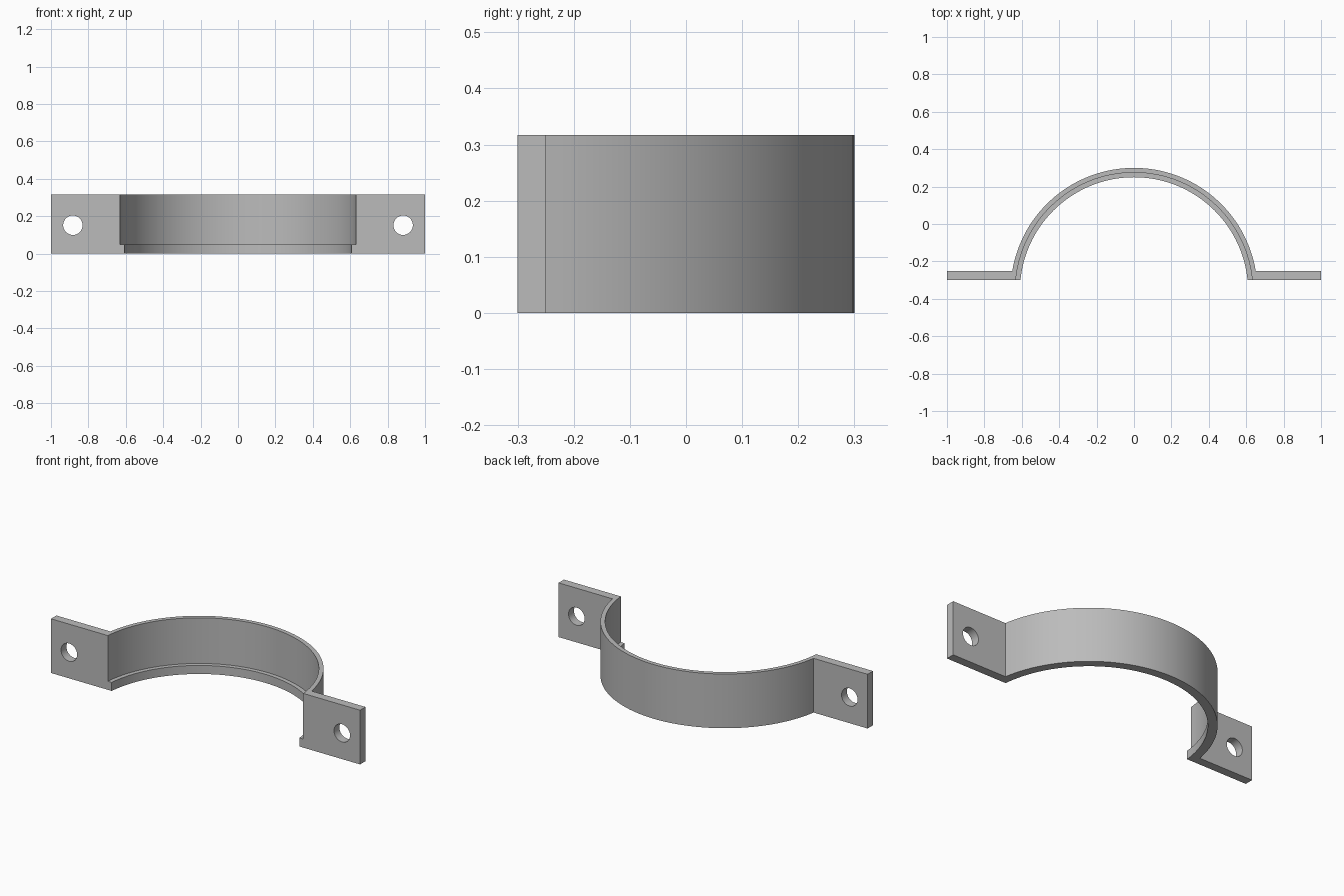
import bpy, bmesh, math

cube = bpy.data.objects.get("Cube")
if cube:
    bpy.data.objects.remove(cube, do_unlink=True)

HEIGHT, LEDGE_Z = 0.317, 0.05
FRONT, FLANGE_BACK = -0.30, -0.25
CENTRE_Y = -0.36
OUTER_R, RECESS_R, LEDGE_R = 0.66, 0.635, 0.61
SEGMENTS = 64

steel = bpy.data.materials.new("grey steel")
steel.use_nodes = True
grey = (0.5, 0.5, 0.5, 1)
steel.diffuse_color = grey
steel.node_tree.nodes["Principled BSDF"].inputs["Base Color"].default_value = grey


def arc(radius, end_y):
    """Points over the arch from right to left, ending at height end_y."""
    start = math.asin((end_y - CENTRE_Y) / radius)
    sweep = math.pi - 2 * start
    angles = [start + sweep * i / SEGMENTS for i in range(SEGMENTS + 1)]
    return [(radius * math.cos(a), CENTRE_Y + radius * math.sin(a)) for a in angles]


def extrude(name, outline, z0, z1):
    bm = bmesh.new()
    face = bm.faces.new([bm.verts.new((x, y, z0)) for x, y in outline])
    grown = bmesh.ops.extrude_face_region(bm, geom=[face])["geom"]
    top = [g for g in grown if isinstance(g, bmesh.types.BMVert)]
    bmesh.ops.translate(bm, verts=top, vec=(0, 0, z1 - z0))
    bmesh.ops.recalc_face_normals(bm, faces=bm.faces)
    mesh = bpy.data.meshes.new(name)
    bm.to_mesh(mesh)
    bm.free()
    obj = bpy.data.objects.new(name, mesh)
    bpy.context.collection.objects.link(obj)
    mesh.materials.append(steel)
    return obj


def cut(target, cutter):
    bpy.context.view_layer.objects.active = target
    mod = target.modifiers.new("cut", "BOOLEAN")
    mod.operation, mod.solver, mod.object = "DIFFERENCE", "EXACT", cutter
    bpy.ops.object.modifier_apply(modifier=mod.name)
    bpy.data.objects.remove(cutter, do_unlink=True)


# Half-ring with two straight mounting flanges
outline = [(1, FRONT), (1, FLANGE_BACK)]
outline += arc(OUTER_R, FLANGE_BACK)
outline += [(-1, FLANGE_BACK), (-1, FRONT)]
outline += reversed(arc(LEDGE_R, FRONT))
bracket = extrude("clamp_bracket", outline, 0, HEIGHT)

# Recess above the inner retaining ledge
cut(bracket, extrude("recess_cutter", arc(RECESS_R, FRONT - 0.05), LEDGE_Z, 0.5))

# Bolt hole through each flange
for side in (-1, 1):
    bpy.ops.mesh.primitive_cylinder_add(
        vertices=32, radius=0.052, depth=0.3,
        location=(side * 0.883, -0.275, 0.152), rotation=(math.pi / 2, 0, 0))
    cut(bracket, bpy.context.object)

# Smooth curved walls, crisp edges
bpy.ops.object.select_all(action="DESELECT")
bracket.select_set(True)
bpy.context.view_layer.objects.active = bracket
bpy.ops.object.shade_smooth_by_angle(angle=math.radians(30))
